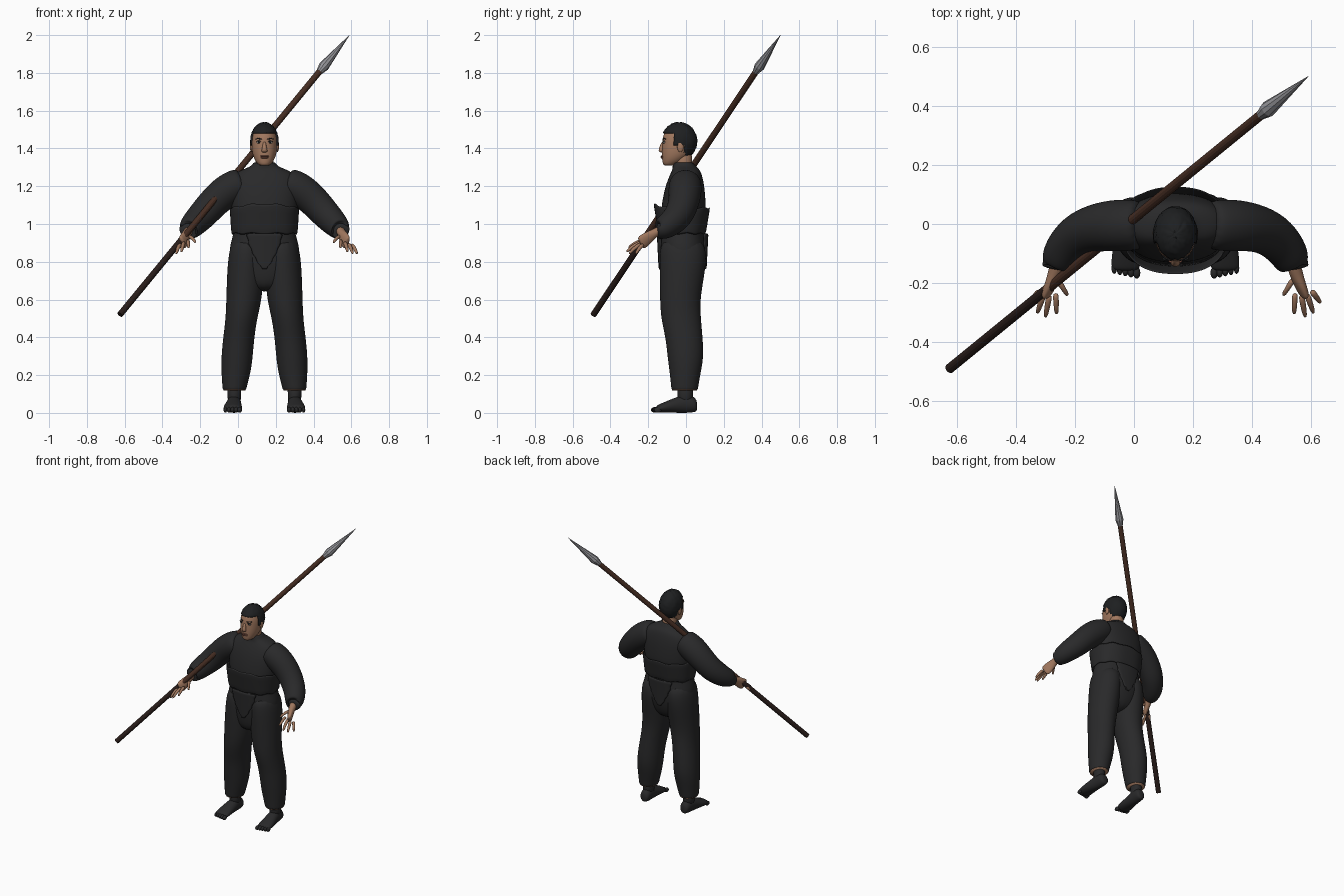
import bpy, bmesh, math, random
from mathutils import Vector

random.seed(4)
if "Cube" in bpy.data.objects:
    bpy.data.objects.remove(bpy.data.objects["Cube"])
BODY_X = 0.14


def material(name, rgb, rough=0.8):
    m = bpy.data.materials.new(name)
    m.use_nodes = True
    m.diffuse_color = (*rgb, 1)
    bsdf = m.node_tree.nodes["Principled BSDF"]
    bsdf.inputs["Base Color"].default_value = (*rgb, 1)
    bsdf.inputs["Roughness"].default_value = rough
    return m


CLOTH = material("black cloth", (0.022, 0.022, 0.023))
HAIR = material("black hair", (0.013, 0.014, 0.015))
SKIN = material("skin", (0.36, 0.19, 0.115))
LIPS = material("lips", (0.2, 0.08, 0.055))
WHITE = material("eye white", (0.5, 0.47, 0.43))
WOOD = material("brown wood", (0.06, 0.026, 0.016))
DARK_WOOD = material("dark wood", (0.022, 0.012, 0.01))
STEEL = material("steel", (0.3, 0.3, 0.32), 0.5)


def finish(name, bm, mats, x=BODY_X, sub=0, thick=0, smooth=True, pick=None):
    bmesh.ops.recalc_face_normals(bm, faces=bm.faces)
    if pick:
        for f in bm.faces:
            f.material_index = pick(f.calc_center_median())
    for f in bm.faces:
        f.smooth = smooth
    me = bpy.data.meshes.new(name)
    bm.to_mesh(me)
    bm.free()
    for m in mats:
        me.materials.append(m)
    ob = bpy.data.objects.new(name, me)
    ob.location.x = x
    bpy.context.collection.objects.link(ob)
    if thick:
        mod = ob.modifiers.new("thickness", "SOLIDIFY")
        mod.thickness, mod.offset = thick, -1
    if sub:
        mod = ob.modifiers.new("smooth", "SUBSURF")
        mod.levels = mod.render_levels = sub
    return ob


def loft(name, rings, mat, plane=None, side=1, n=16, power=1.0, caps=True, wave=None, **kw):
    """Skin a chain of ellipses (x, y, z, ru, rv); plane fixes their axes."""
    bm = bmesh.new()
    loops = []
    pts = [Vector(r[:3]) for r in rings]
    for i, r in enumerate(rings):
        if plane:
            u, v = plane
        else:
            t = pts[min(i + 1, len(pts) - 1)] - pts[max(i - 1, 0)]
            u = t.cross(Vector((0.3, 1, 0.4))).normalized()
            v = t.cross(u).normalized()
        loop = []
        for k in range(n):
            a = math.tau * k / n
            c, s = math.cos(a), math.sin(a)
            p = pts[i] + u * r[3] * math.copysign(abs(c) ** power, c) \
                + v * r[4] * math.copysign(abs(s) ** power, s)
            if wave:
                p.z += wave(i, a)
            loop.append(bm.verts.new((p.x * side, p.y, p.z)))
        loops.append(loop)
    for a, b in zip(loops, loops[1:]):
        for k in range(n):
            bm.faces.new((a[k], a[(k + 1) % n], b[(k + 1) % n], b[k]))
    if caps:
        bm.faces.new(loops[0])
        bm.faces.new(loops[-1])
    return finish(name, bm, mat if isinstance(mat, list) else [mat], **kw)


def blob(name, pos, size, mat, **kw):
    bm = bmesh.new()
    bmesh.ops.create_uvsphere(bm, u_segments=16, v_segments=10, radius=1)
    for v in bm.verts:
        v.co = Vector(v.co[i] * size[i] + pos[i] for i in range(3))
    return finish(name, bm, [mat], **kw)


X, Y, Z = Vector((1, 0, 0)), Vector((0, 1, 0)), Vector((0, 0, 1))
FLAT = (X, Y)

# Jacket, waist wrap and hips
loft("jacket", [(0, -.01, 1.03, .155, .1), (0, -.015, 1.06, .175, .118), (0, -.013, 1.08, .18, .12),
                (0, -.01, 1.14, .185, .115), (0, -.005, 1.21, .19, .103), (0, 0, 1.265, .165, .085),
                (0, 0, 1.29, .115, .072), (0, -.01, 1.305, .072, .062), (0, -.015, 1.325, .06, .055),
                (0, -.015, 1.325, .053, .048)], CLOTH, FLAT, power=.88, sub=2)


def wrap_wave(i, a):
    rise = .022 * max(0, -math.sin(a)) ** 3 if i == 2 else 0
    return rise + (.005 * math.sin(9 * a) if i != 1 else 0)


loft("waist_wrap", [(0, -.02, .945, .168, .118), (0, -.02, 1.02, .172, .128),
                    (0, -.022, 1.09, .177, .144)], CLOTH, FLAT, n=48, power=.85, caps=False,
     wave=wrap_wave, sub=1, thick=.008)
HIPS = [(0, -.02, 1.04, .155, .11), (0, -.02, .95, .165, .115), (0, -.017, .89, .187, .124),
        (0, -.015, .82, .19, .126), (0, -.02, .73, .16, .115), (0, -.03, .64, .08, .08)]
loft("hips", HIPS, CLOTH, FLAT, power=.9, sub=2)

# Draped loincloth, front and back
for label, sgn in (("front", -1), ("back", 1)):
    bm = bmesh.new()
    rows = []
    for j in range(13):
        t = j / 12
        half = .085 * (1 - t ** 1.6) + .012 + .005 * math.sin(j * 2.1)
        row = []
        for k in range(9):
            x = half * (k / 4 - 1)
            y = -.018 + sgn * (.137 * math.sqrt(1 - (x / .21) ** 2) - .01 * t)
            row.append(bm.verts.new((x, y, .95 - .19 * t)))
        rows.append(row)
    for a, b in zip(rows, rows[1:]):
        for k in range(8):
            bm.faces.new((a[k], a[k + 1], b[k + 1], b[k]))
    finish(label + "_loincloth", bm, [CLOTH], thick=.015, sub=1)

# Trousers, feet, sleeves, hands and facial pairs
LEG = [(.09, -.02, .93, .08, .11), (.095, -.015, .84, .097, .128), (.1, -.02, .74, .1, .122),
       (.108, -.032, .6, .096, .108), (.122, -.027, .5, .085, .108), (.136, -.01, .4, .084, .1),
       (.145, -.002, .3, .085, .098), (.15, -.004, .22, .08, .085), (.158, -.007, .14, .066, .073),
       (.159, -.007, .122, .064, .072), (.159, -.007, .122, .05, .055)]
FOOT = [(.158, .06, .035, .022, .025), (.158, .045, .045, .036, .042), (.16, 0, .05, .037, .052),
        (.163, -.05, .042, .042, .042), (.167, -.1, .032, .049, .032), (.168, -.14, .024, .05, .023),
        (.168, -.16, .02, .045, .017)]
SLEEVE = [(.11, -.002, 1.22, .075, .08), (.14, -.004, 1.21, .088, .088), (.2, -.005, 1.175, .092, .09),
          (.265, -.01, 1.12, .085, .083), (.33, -.035, 1.045, .08, .078), (.38, -.09, .995, .07, .07),
          (.402, -.14, .968, .058, .058), (.404, -.146, .965, .057, .057), (.402, -.141, .968, .04, .04),
          (.395, -.125, .975, .036, .036)]
PALM = [(.395, -.12, .978, .022, .024), (.408, -.165, .953, .022, .024), (.418, -.195, .932, .034, .02),
        (.432, -.23, .905, .04, .017), (.437, -.243, .897, .034, .012)]
FINGERS = {"index": ((.405, -.232, .912), (.402, -.306, .872)),
           "middle": ((.426, -.238, .903), (.44, -.317, .85)),
           "ring": ((.445, -.236, .895), (.468, -.303, .84)),
           "little": ((.46, -.225, .892), (.492, -.267, .84)),
           "thumb": ((.4, -.185, .935), (.364, -.243, .9))}

for word, s in (("left", 1), ("right", -1)):
    loft(word + "_trouser_leg", LEG, CLOTH, FLAT, s, sub=2)
    loft(word + "_ankle", [(.159, -.005, .04, .035, .04), (.16, -.003, .09, .036, .042),
                           (.16, -.003, .15, .042, .045)], CLOTH, FLAT, s, sub=1)
    loft(word + "_trouser_lining", [(.159, -.007, .119, .058, .066), (.159, -.007, .126, .058, .066)],
         SKIN, FLAT, s)
    loft(word + "_foot", FOOT, CLOTH, (X, Z), s, sub=2)
    for i in range(5):
        blob(f"{word}_toe_{i + 1}", (s * (.131 + .019 * i), -.165 + .004 * i, .016),
             (.0125 - .0008 * i, .02, .015), CLOTH)
    loft(word + "_sleeve", SLEEVE, CLOTH, None, s, sub=2)
    loft(word + "_palm", PALM, SKIN, None, s, sub=2)
    for finger, (a, b) in FINGERS.items():
        a, b = Vector(a), Vector(b)
        path = [(*(a.lerp(b, t) + Z * .008 * math.sin(t * math.pi)), r, r)
                for t, r in ((0, .012), (.4, .011), (.75, .0095), (1, .006))]
        loft(f"{word}_{finger}_finger", path, SKIN, None, s, n=8, sub=1)
    blob(word + "_ear", (s * .069, -.03, 1.41), (.008, .017, .029), SKIN)
    blob(word + "_eye", (s * .029, -.115, 1.432), (.014, .007, .006), WHITE)
    blob(word + "_iris", (s * .029, -.1195, 1.432), (.0055, .004, .0055), HAIR)
    blob(word + "_eyelid", (s * .029, -.117, 1.4385), (.016, .007, .0025), HAIR)
    loft(word + "_eyebrow", [(.012, -.124, 1.447, .003, .003), (.03, -.119, 1.454, .004, .004),
                             (.05, -.103, 1.449, .002, .002)], HAIR, None, s, n=8, sub=1)

# Neck and head
loft("neck", [(0, -.01, 1.27, .052, .05), (0, -.015, 1.33, .048, .047), (0, -.018, 1.39, .05, .055)],
     SKIN, FLAT, sub=1)
loft("head", [(0, -.09, 1.308, .022, .025), (0, -.082, 1.318, .038, .042), (0, -.062, 1.345, .056, .066),
              (0, -.046, 1.38, .067, .084), (0, -.038, 1.42, .07, .09), (0, -.036, 1.46, .069, .09),
              (0, -.036, 1.5, .056, .073), (0, -.038, 1.52, .036, .05)], SKIN, FLAT, power=.94, sub=2)
loft("nose", [(0, -.119, 1.44, .008, .008), (0, -.129, 1.41, .01, .011), (0, -.134, 1.388, .018, .015),
              (0, -.126, 1.378, .014, .009)], SKIN, FLAT, n=12, sub=1)
for label, z, w in (("upper", 1.359, .024), ("lower", 1.351, .021)):
    blob(label + "_lip", (0, -.125, z), (w, .009, .0048), LIPS)

# Cropped hair cap
bm = bmesh.new()
bmesh.ops.create_uvsphere(bm, u_segments=40, v_segments=28, radius=1)
for v in bm.verts:
    k = 1 + random.uniform(-.025, .03)
    v.co = (v.co.x * .075 * k, -.036 + v.co.y * .095 * k, 1.438 + v.co.z * .1 * k)


def bare(c):
    if c.z > 1.482:
        return False
    return c.z < 1.36 or c.y < (-.06 if c.z > 1.42 else -.012)


bmesh.ops.delete(bm, geom=[f for f in bm.faces if bare(f.calc_center_median())], context="FACES")
finish("hair", bm, [HAIR], thick=.01)

# Spear
BUTT, POINT = Vector((-.625, -.49, .52)), Vector((.59, .5, 2.0))


def along(*stations):
    return [(*BUTT.lerp(POINT, t), r, r) for t, r in stations]


shaft = loft("spear_shaft", along((0, .0165), (.27, .0165), (.885, .0165)), [WOOD, DARK_WOOD], n=12, x=0,
             pick=lambda c: 1 if c.z < .8 else 0, smooth=False)
loft("spear_head", along((.868, .017), (.888, .028), (1, .0008)), STEEL, n=10, x=0, smooth=False)
